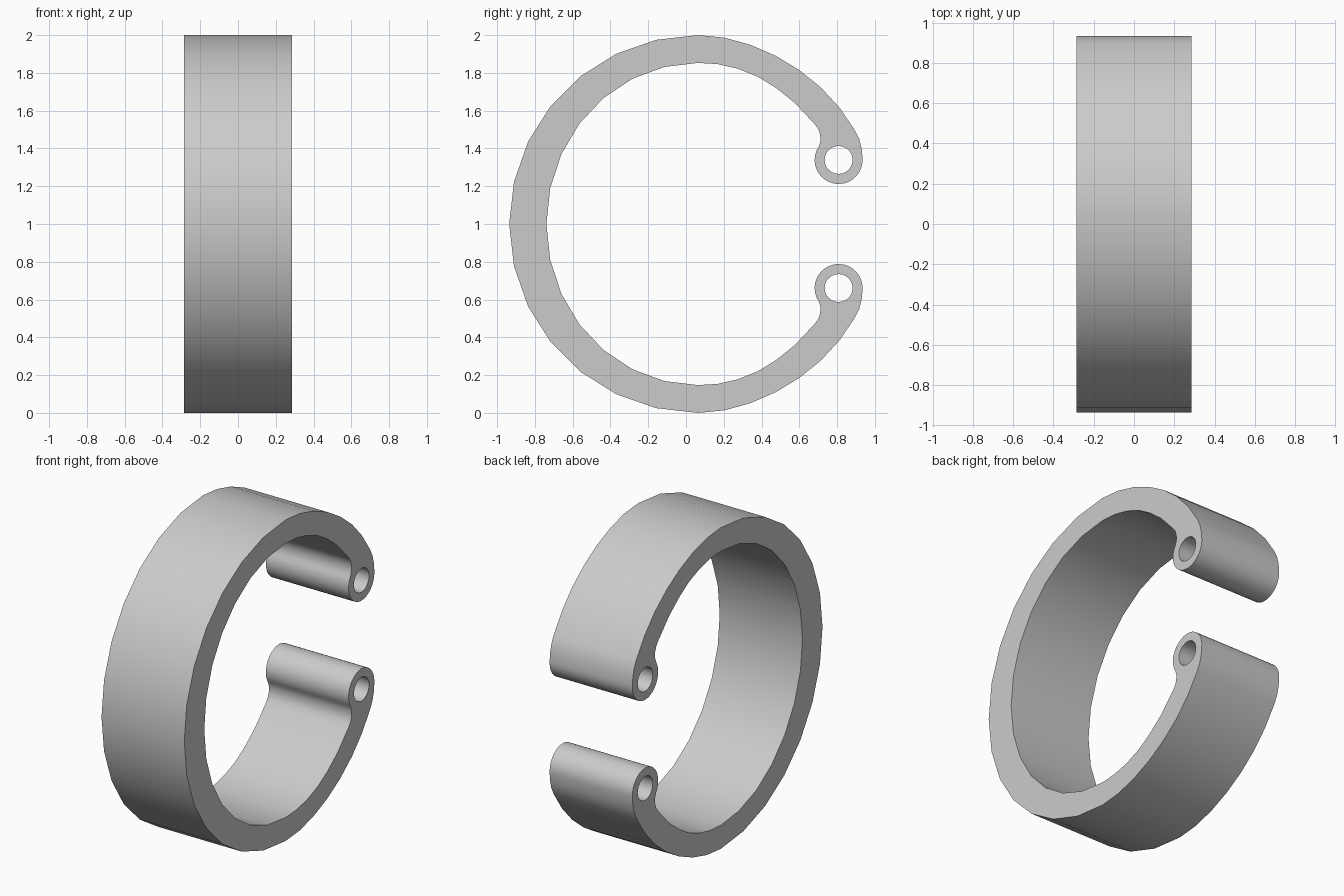
import bpy, bmesh, math
from mathutils import Matrix

cube = bpy.data.objects.get("Cube")
if cube:
    bpy.data.objects.remove(cube, do_unlink=True)

HALF_WIDTH = 0.285
MID_Z = 1.0
LUG = (0.808, 1.339)


def arc(center, radius, start, end, steps):
    """Points on an arc, both ends included, angles in degrees."""
    angles = [math.radians(start + (end - start) * i / steps) for i in range(steps + 1)]
    return [(center[0] + radius * math.cos(a), center[1] + radius * math.sin(a)) for a in angles]


def mirrored(points):
    return [(y, 2 * MID_Z - z) for y, z in reversed(points)]


# Upper half of the outline: outer back arc, tapering arm, lug, then inside edge
outer = arc((0.064, MID_Z), 1.0, 180, 90, 7)
outer += [(0.2, 1.987), (0.337, 1.95), (0.472, 1.892), (0.597, 1.817),
          (0.713, 1.724), (0.812, 1.617), (0.895, 1.495), (0.917, 1.45), (0.93, 1.4)]
lug = arc(LUG, 0.127, 5, -214, 24)
inner = [(0.712, 1.44), (0.71, 1.475), (0.7, 1.503), (0.68, 1.53),
         (0.575, 1.642), (0.477, 1.72), (0.38, 1.78), (0.275, 1.822), (0.17, 1.846)]
inner += [(0.064 + (y - 0.064) * 0.803 / 0.853, z)
          for y, z in arc((0.064, MID_Z), 0.853, 90, 180, 7)]
# The back of the band is slightly thicker than the arms
upper_outer, upper_inner = outer[1:], inner[:-1]
upper = upper_outer + lug + upper_inner
outline = [outer[0]] + upper + [inner[-1]] + mirrored(upper)

# Lug holes
hole = arc(LUG, 0.074, 0, 345, 23)

# Filled profile, extruded across the width
curve = bpy.data.curves.new("ring_profile", "CURVE")
curve.dimensions = "2D"
curve.fill_mode = "BOTH"
curve.extrude = HALF_WIDTH
for loop in (upper + [inner[-1]] + mirrored(upper) + [outer[0]], hole, mirrored(hole)):
    spline = curve.splines.new("POLY")
    spline.points.add(len(loop) - 1)
    for point, (y, z) in zip(spline.points, loop):
        point.co = (y, z, 0, 1)
    spline.use_cyclic_u = True
profile = bpy.data.objects.new("ring_profile", curve)
bpy.context.collection.objects.link(profile)
bpy.context.view_layer.update()
mesh = bpy.data.meshes.new_from_object(
    profile.evaluated_get(bpy.context.evaluated_depsgraph_get()))
bpy.data.objects.remove(profile, do_unlink=True)

# Stand the profile up: its plane becomes y-z and its depth runs along x
mesh.transform(Matrix(((0, 0, 1, 0), (1, 0, 0, 0), (0, 1, 0, 0), (0, 0, 0, 1))))
bm = bmesh.new()
bm.from_mesh(mesh)
bmesh.ops.remove_doubles(bm, verts=bm.verts, dist=0.0005)
bmesh.ops.recalc_face_normals(bm, faces=bm.faces)
bm.to_mesh(mesh)
bm.free()

# Plain grey metal
grey = bpy.data.materials.new("grey_metal")
grey.use_nodes = True
grey.diffuse_color = (0.6, 0.6, 0.6, 1)
grey.node_tree.nodes["Principled BSDF"].inputs["Base Color"].default_value = (0.6, 0.6, 0.6, 1)
mesh.materials.clear()
mesh.materials.append(grey)

ring = bpy.data.objects.new("retaining_ring", mesh)
bpy.context.collection.objects.link(ring)
bpy.context.view_layer.objects.active = ring
ring.select_set(True)
bpy.ops.object.shade_smooth_by_angle(angle=math.radians(30))
